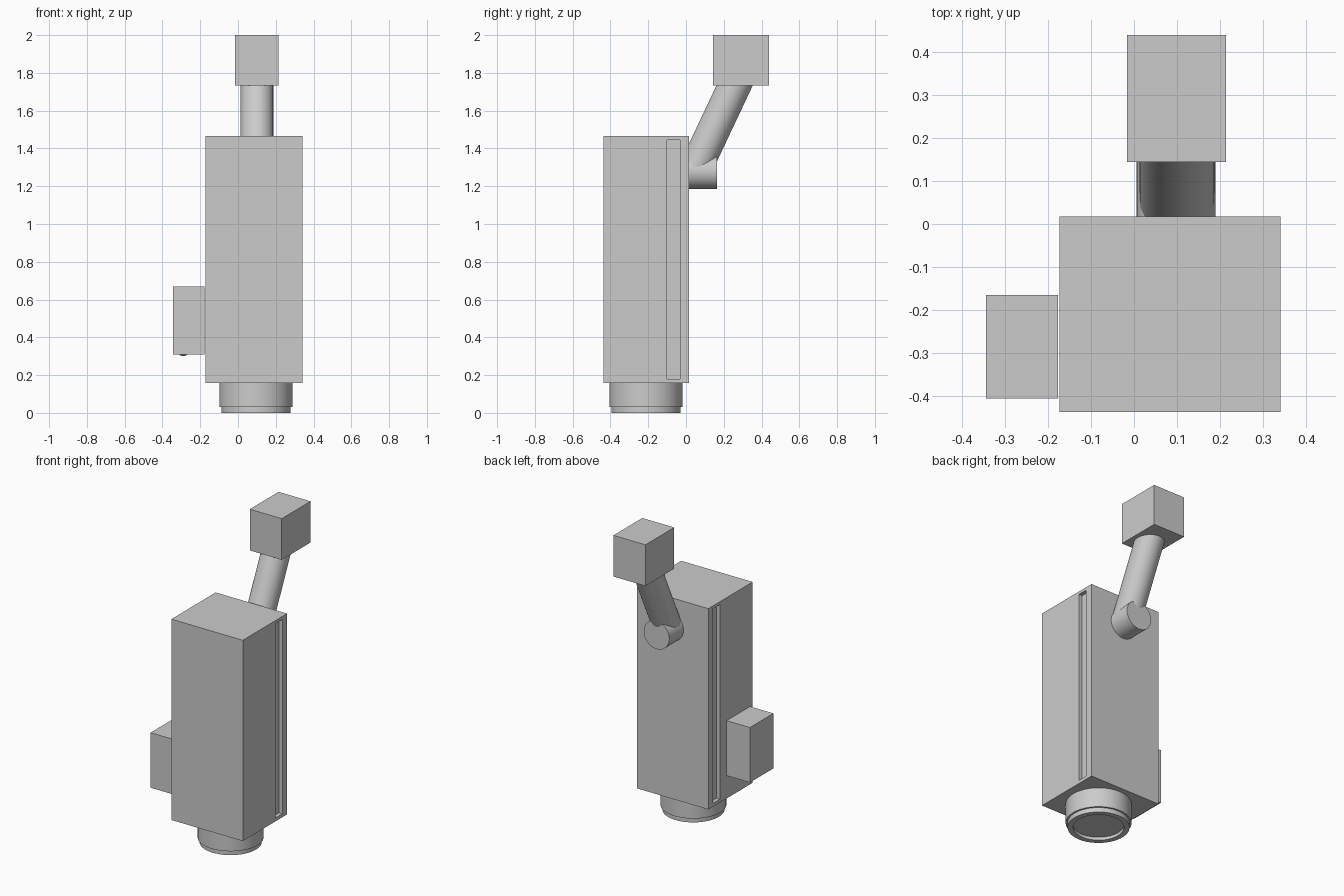
import bpy, bmesh, math
from mathutils import Vector

if "Cube" in bpy.data.objects:
    bpy.data.objects.remove(bpy.data.objects["Cube"])


def box(name, x, y, z):
    """Box from (min, max) ranges on each axis."""
    bpy.ops.mesh.primitive_cube_add(size=1, location=[(a + b) / 2 for a, b in (x, y, z)])
    ob = bpy.context.object
    ob.name = name
    ob.scale = [b - a for a, b in (x, y, z)]
    bpy.ops.object.transform_apply(location=False, rotation=False, scale=True)
    return ob


def rod(name, start, end, radius):
    """Smooth cylinder between two points."""
    a, b = Vector(start), Vector(end)
    bpy.ops.mesh.primitive_cylinder_add(vertices=48, radius=radius, depth=(b - a).length,
                                        location=(a + b) / 2)
    ob = bpy.context.object
    ob.name = name
    ob.rotation_euler = (b - a).to_track_quat('Z', 'Y').to_euler()
    bpy.ops.object.shade_smooth_by_angle(angle=math.radians(30))
    return ob


def lathe(name, profile, location, steps=64):
    """Spin an (r, z) profile around the vertical axis."""
    bm = bmesh.new()
    verts = [bm.verts.new((r, 0, z)) for r, z in profile]
    edges = [bm.edges.new(pair) for pair in zip(verts, verts[1:])]
    bmesh.ops.spin(bm, geom=verts + edges, cent=(0, 0, 0), axis=(0, 0, 1),
                   angle=math.tau, steps=steps)
    bmesh.ops.remove_doubles(bm, verts=bm.verts, dist=1e-4)
    bmesh.ops.recalc_face_normals(bm, faces=bm.faces)
    mesh = bpy.data.meshes.new(name)
    bm.to_mesh(mesh)
    bm.free()
    ob = bpy.data.objects.new(name, mesh)
    ob.location = location
    bpy.context.collection.objects.link(ob)
    bpy.ops.object.select_all(action='DESELECT')
    bpy.context.view_layer.objects.active = ob
    ob.select_set(True)
    bpy.ops.object.shade_smooth_by_angle(angle=math.radians(30))
    return ob


# Main housing with a tall shallow groove in each side
X0, X1 = -0.173, 0.341
housing = box("housing", (X0, X1), (-0.438, 0.017), (0.158, 1.465))
GROOVE = 0.025
for x in (X0, X1):
    cutter = box("groove_cutter", (x - GROOVE, x + GROOVE), (-0.10, -0.032), (0.18, 1.446))
    cutter.hide_render = True
    mod = housing.modifiers.new("groove", 'BOOLEAN')
    mod.operation = 'DIFFERENCE'
    mod.solver = 'EXACT'
    mod.object = cutter
    bpy.context.view_layer.objects.active = housing
    bpy.ops.object.modifier_apply(modifier=mod.name)
    bpy.data.objects.remove(cutter)

# Lens barrel under the housing, with a stepped rim and recessed glass
lathe("lens_barrel", [(0, 0.16), (0.194, 0.16), (0.194, 0.03), (0.183, 0.03),
                      (0.183, 0), (0.15, 0), (0.15, 0.02), (0, 0.02)],
      (0.095, -0.212, 0))

# Side box with a small domed button underneath
box("side_box", (-0.345, -0.177), (-0.406, -0.165), (0.31, 0.668))
lathe("side_button", [(0, 0.301), (0.012, 0.303), (0.02, 0.307), (0.024, 0.312), (0, 0.312)],
      (-0.29, -0.285, 0), steps=24)

# Pivot, slanted arm and mounting block at the back
rod("pivot", (0.098, 0.015, 1.277), (0.098, 0.163, 1.277), 0.092)
rod("arm", (0.1, 0.035, 1.262), (0.1, 0.277, 1.775), 0.087)
box("mount_block", (-0.016, 0.214), (0.144, 0.44), (1.732, 2.0))
